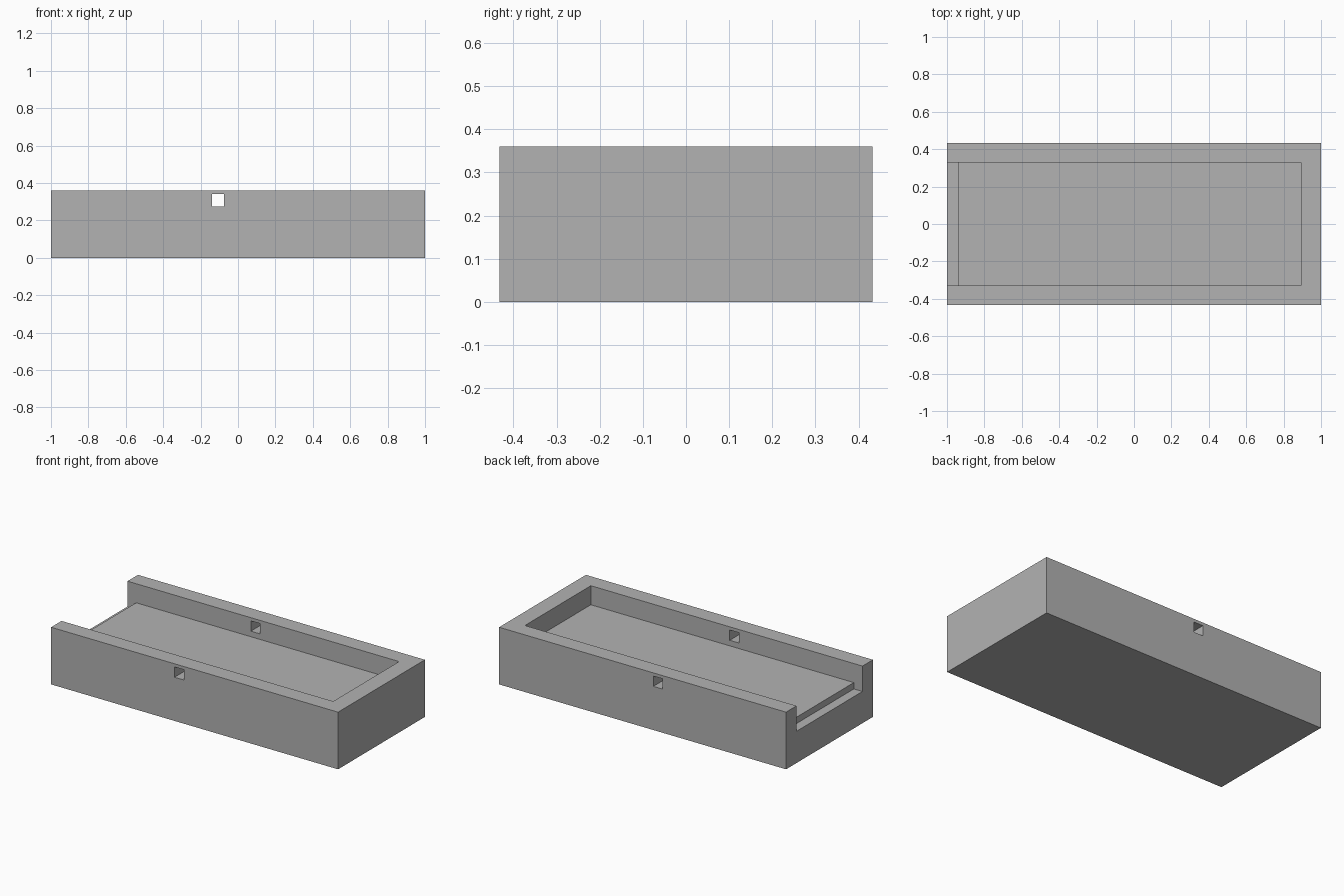
import bpy
from mathutils import Vector

cube = bpy.data.objects.get("Cube")
if cube:
    bpy.data.objects.remove(cube, do_unlink=True)

# Overall sizes
LENGTH, WIDTH, HEIGHT = 2.0, 0.864, 0.36
INNER_Y = 0.328        # half width of the channel
END_X = 0.893          # inside of the closed end
STEP_X = -0.94         # edge of the raised floor
FLOOR_Z, LEDGE_Z = 0.24, 0.2
OVER = 0.1             # cutter overshoot

grey = bpy.data.materials.new("plain_grey")
grey.use_nodes = True
colour = (0.448, 0.448, 0.448, 1)
grey.diffuse_color = colour
grey.node_tree.nodes["Principled BSDF"].inputs["Base Color"].default_value = colour


def box(name, low, high):
    """Axis-aligned box between two corners."""
    low, high = Vector(low), Vector(high)
    bpy.ops.mesh.primitive_cube_add(size=1, location=(low + high) / 2)
    obj = bpy.context.object
    obj.name = name
    obj.scale = high - low
    bpy.ops.object.transform_apply(location=True, rotation=False, scale=True)
    obj.data.materials.append(grey)
    return obj


def cut(target, cutter):
    """Subtract a box and discard it."""
    cutter.hide_render = True
    mod = target.modifiers.new(cutter.name, "BOOLEAN")
    mod.operation, mod.solver, mod.object = "DIFFERENCE", "EXACT", cutter
    bpy.context.view_layer.objects.active = target
    bpy.ops.object.modifier_apply(modifier=mod.name)
    bpy.data.objects.remove(cutter, do_unlink=True)


# Solid block
tray = box("open_ended_tray", (-LENGTH / 2, -WIDTH / 2, 0), (LENGTH / 2, WIDTH / 2, HEIGHT))

# Channel, open at one end
cut(tray, box("channel_cutter", (-LENGTH / 2 - OVER, -INNER_Y, FLOOR_Z),
              (END_X, INNER_Y, HEIGHT + OVER)))

# Lower ledge at the open end
cut(tray, box("ledge_cutter", (-LENGTH / 2 - OVER, -INNER_Y, LEDGE_Z),
              (STEP_X, INNER_Y, HEIGHT + OVER)))

# Square hole through both side walls
cut(tray, box("hole_cutter", (-0.14, -WIDTH / 2 - OVER, 0.275),
              (-0.075, WIDTH / 2 + OVER, 0.34)))
